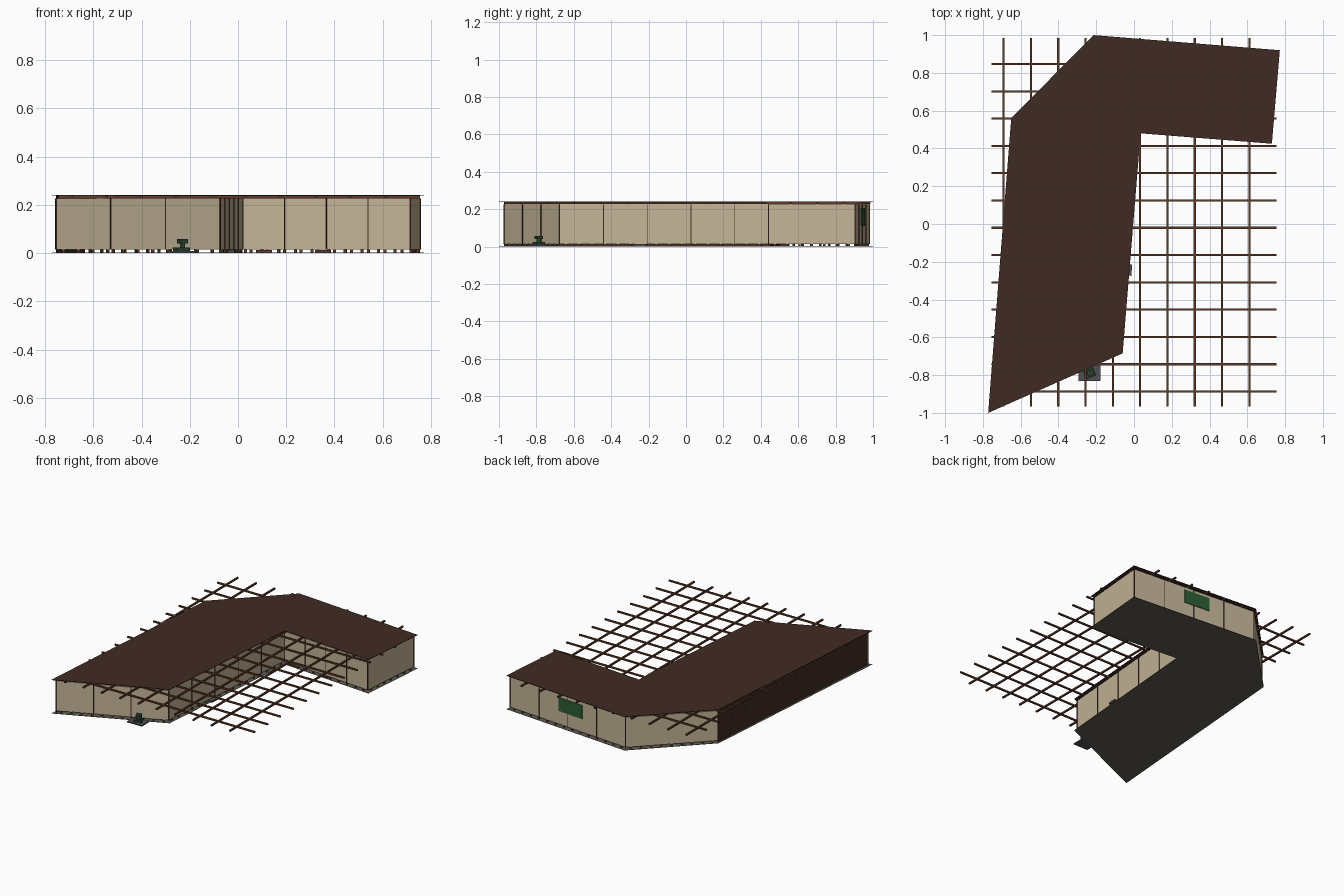
import bpy, bmesh
from mathutils import Vector, Matrix

if "Cube" in bpy.data.objects:
    bpy.data.objects.remove(bpy.data.objects["Cube"])


def material(name, rgb):
    m = bpy.data.materials.new(name)
    m.use_nodes = True
    m.diffuse_color = (*rgb, 1)
    m.node_tree.nodes["Principled BSDF"].inputs["Base Color"].default_value = (*rgb, 1)
    return m


BROWN = material("dark brown", (0.051, 0.024, 0.016))
WOOD = material("red brown wood", (0.11, 0.043, 0.021))
BEIGE = material("beige", (0.55, 0.46, 0.31))
GREEN = material("board green", (0.025, 0.11, 0.035))
LEAF = material("dark green", (0.02, 0.05, 0.025))
FLOOR = material("olive grey", (0.11, 0.105, 0.085))
GREY = material("slate grey", (0.08, 0.08, 0.09))


def finish(name, bm, mat):
    bmesh.ops.recalc_face_normals(bm, faces=bm.faces)
    mesh = bpy.data.meshes.new(name)
    bm.to_mesh(mesh)
    bm.free()
    mesh.materials.append(mat)
    ob = bpy.data.objects.new(name, mesh)
    bpy.context.collection.objects.link(ob)
    return ob


def add_box(bm, centre, size, rot=Matrix()):
    bmesh.ops.create_cube(bm, size=1, matrix=Matrix.Translation(centre) @ rot @ Matrix.Diagonal((*size, 1)))


def box(name, centre, size, mat, rot=Matrix()):
    bm = bmesh.new()
    add_box(bm, centre, size, rot)
    return finish(name, bm, mat)


def slab(name, outline, z, thick, mat):
    bm = bmesh.new()
    face = bm.faces.new([bm.verts.new((x, y, z)) for x, y in outline])
    out = bmesh.ops.extrude_face_region(bm, geom=[face])
    bmesh.ops.translate(bm, vec=(0, 0, thick), verts=[v for v in out["geom"] if isinstance(v, bmesh.types.BMVert)])
    return finish(name, bm, mat)


def on_wall(a, b, t, depth, z):
    """Point at fraction t of a wall, pushed outward by depth, and its rotation."""
    a, b = Vector(a), Vector(b)
    d = (b - a).normalized()
    p = a.lerp(b, t) + Vector((d.y, -d.x)) * depth
    return Vector((p.x, p.y, z)), Matrix.Rotation(Vector((1, 0)).angle_signed(d) * -1, 4, "Z")


# Roof and floor sheets
outline = [(-0.772, -1.0), (-0.06, -0.685), (0.035, 0.48), (0.73, 0.425),
           (0.772, 0.92), (-0.215, 1.0), (-0.65, 0.56)]
slab("roof", outline, 0.238, 0.003, BROWN)
slab("floor", outline, 0, 0.002, FLOOR)

# Walls, counterclockwise from the front
plan = [(-0.755, -0.972), (-0.075, -0.675), (0.018, 0.495), (0.714, 0.442),
        (0.755, 0.903), (-0.21, 0.98), (-0.638, 0.553)]
names = ["front", "court_side", "court_back", "end", "back", "corner", "outer_side"]
panels = [3, 5, 4, 1, 4, 1, 1]
fins = bmesh.new()
blocks = bmesh.new()
for i, name in enumerate(names):
    a, b = plan[i], plan[(i + 1) % len(plan)]
    length = (Vector(b) - Vector(a)).length
    outer = name == "outer_side"
    low, high, mat = (0.002, 0.238, BROWN) if outer else (0.014, 0.227, BEIGE)
    centre, rot = on_wall(a, b, 0.5, -0.002, (low + high) / 2)
    box(name + "_wall", centre, (length, 0.004, high - low), mat, rot)
    # Upright joint strips between wall panels
    for k in range(panels[i] + 1):
        p, rot = on_wall(a, b, k / panels[i], 0.001, 0.12)
        add_box(fins, p, (0.004, 0.006, 0.212), rot)
    # Small spacer blocks under the wall
    if not outer:
        count = max(2, round(length / 0.07))
        for k in range(count):
            p, rot = on_wall(a, b, (k + 0.5) / count, -0.002, 0.008)
            add_box(blocks, p, (0.012, 0.008, 0.012), rot)
finish("panel_joints", fins, BROWN)
finish("spacer_blocks", blocks, WOOD)

# Green board on the back wall
p, rot = on_wall(plan[4], plan[5], 0.525, 0.002, 0.157)
box("green_board", p, (0.2, 0.006, 0.096), GREEN, rot)

# Crossing roof beams
beams = bmesh.new()
step = 0.1445
for i in range(10):
    add_box(beams, (-0.69 + i * step, 0.01, 0.2325), (0.011, 1.952, 0.011))
for i in range(13):
    add_box(beams, (0, 0.847 - i * step, 0.2325), (1.51, 0.011, 0.0105))
finish("roof_beams", beams, WOOD)

# Thresholds along the courtyard and a step at its side
for t in (0.13, 0.48):
    p, rot = on_wall(plan[2], plan[3], t, 0.004, 0.007)
    box("threshold", p, (0.065, 0.012, 0.012), WOOD, rot)
p, rot = on_wall(plan[1], plan[2], 0.37, 0.014, 0.007)
box("side_step", p, (0.06, 0.03, 0.012), GREY, rot)

# Planted ornament on a paving plate
px, py = -0.235, -0.788
box("paving_plate", (px, py, 0.005), (0.116, 0.086, 0.008), GREY)
box("ornament_base", (px, py, 0.016), (0.055, 0.05, 0.014), LEAF, Matrix.Rotation(0.4, 4, "Z"))
box("ornament_stem", (px + 0.005, py, 0.032), (0.022, 0.022, 0.02), LEAF)
box("ornament_top", (px + 0.005, py, 0.049), (0.036, 0.034, 0.017), LEAF, Matrix.Rotation(0.4, 4, "Z"))
